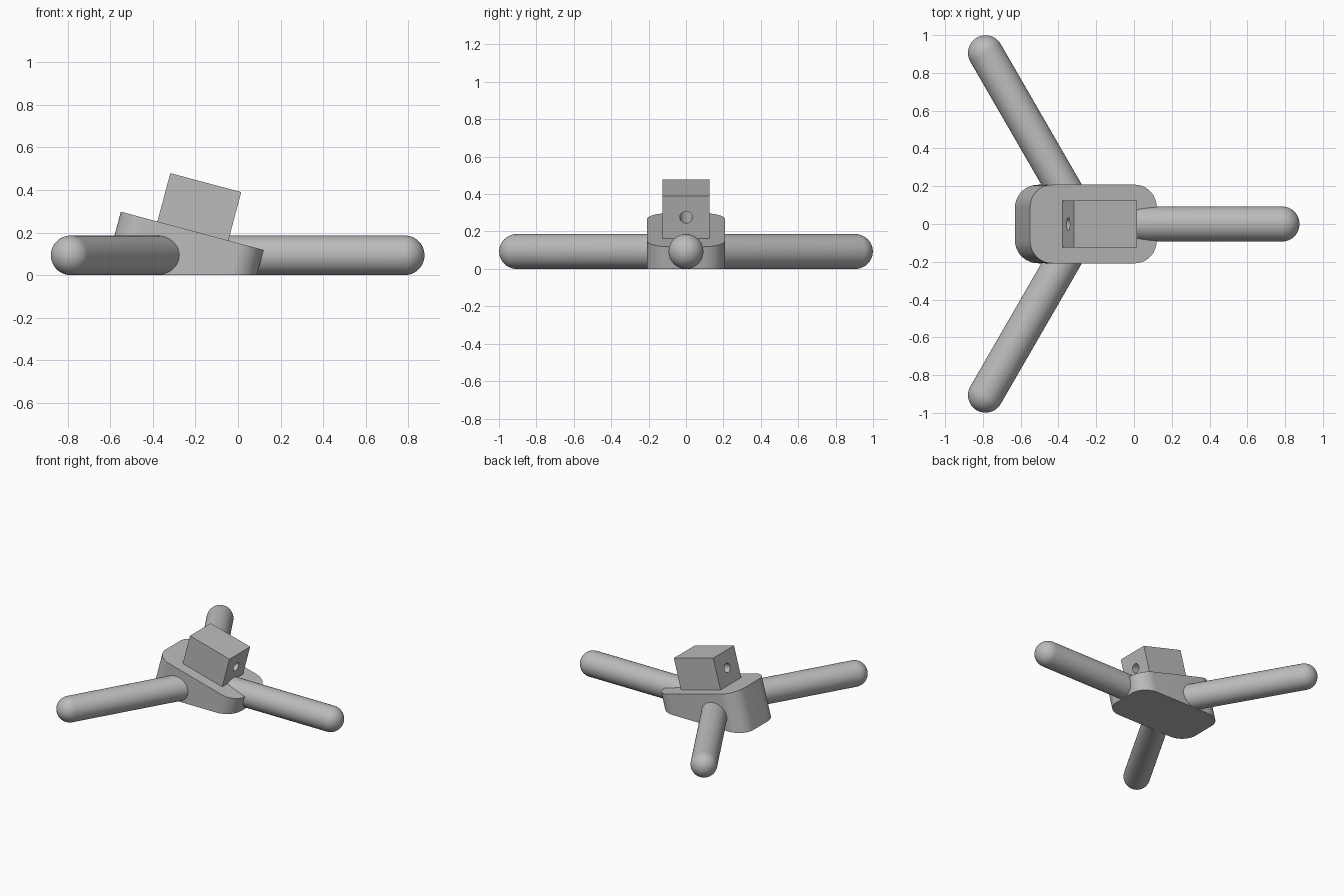
import bpy, bmesh, math
from mathutils import Matrix, Vector

if "Cube" in bpy.data.objects:
    bpy.data.objects.remove(bpy.data.objects["Cube"])

HUB_X = -0.263          # point where the three legs meet
LEG_R = 0.093
LEG_LEN = 1.046         # hub to centre of the rounded tip
TILT = Matrix.Translation((-0.215, 0, 0.208)) @ Matrix.Rotation(math.radians(15), 4, 'Y')

grey = bpy.data.materials.new("plain grey")
grey.diffuse_color = (0.5, 0.5, 0.5, 1)
grey.use_nodes = True
grey.node_tree.nodes["Principled BSDF"].inputs["Base Color"].default_value = grey.diffuse_color


def finish(name, bm, smooth=True):
    bmesh.ops.recalc_face_normals(bm, faces=bm.faces)
    mesh = bpy.data.meshes.new(name)
    bm.to_mesh(mesh)
    bm.free()
    ob = bpy.data.objects.new(name, mesh)
    bpy.context.collection.objects.link(ob)
    mesh.materials.append(grey)
    if smooth:
        bpy.ops.object.select_all(action='DESELECT')
        ob.select_set(True)
        bpy.context.view_layer.objects.active = ob
        bpy.ops.object.shade_smooth_by_angle(angle=math.radians(30))
    return ob


# Tilted base: rounded rectangle pushed down and cut flat at the ground
def base(half_x=0.347, half_y=0.208, r=0.12, steps=12):
    bm = bmesh.new()
    verts = []
    for i, (sx, sy) in enumerate([(1, 1), (-1, 1), (-1, -1), (1, -1)]):
        for k in range(steps + 1):
            a = math.pi / 2 * (i + k / steps)
            verts.append(bm.verts.new((sx * (half_x - r) + r * math.cos(a),
                                       sy * (half_y - r) + r * math.sin(a), 0)))
    top = bm.faces.new(verts)
    ext = bmesh.ops.extrude_face_region(bm, geom=[top], use_keep_orig=True)
    low = [g for g in ext["geom"] if isinstance(g, bmesh.types.BMVert)]
    bmesh.ops.translate(bm, verts=low, vec=(0, 0, -0.6))
    bm.transform(TILT)
    cut = bmesh.ops.bisect_plane(bm, geom=bm.verts[:] + bm.edges[:] + bm.faces[:],
                                 plane_co=(0, 0, 0), plane_no=(0, 0, 1), clear_inner=True)
    rim = [g for g in cut["geom_cut"] if isinstance(g, bmesh.types.BMEdge)]
    bmesh.ops.contextual_create(bm, geom=rim)
    return finish("base", bm)


# Leg: lathed rod with a round tip, lying on the ground
def leg(name, angle):
    bm = bmesh.new()
    pts = [(0, 0), (LEG_R, 0)]
    for k in range(13):
        a = math.pi / 2 * k / 12
        pts.append((LEG_R * math.cos(a), LEG_LEN + LEG_R * math.sin(a)))
    vs = [bm.verts.new((x, 0, z)) for x, z in pts]
    edges = [bm.edges.new(p) for p in zip(vs, vs[1:])]
    bmesh.ops.spin(bm, geom=vs + edges, cent=(0, 0, 0), axis=(0, 0, 1),
                   angle=math.tau, steps=48)
    bmesh.ops.remove_doubles(bm, verts=bm.verts, dist=1e-4)
    bm.transform(Matrix.Translation((HUB_X, 0, LEG_R))
                 @ Matrix.Rotation(math.radians(angle), 4, 'Z')
                 @ Matrix.Rotation(math.pi / 2, 4, 'Y'))
    return finish(name, bm)


base()
leg("front_leg", 0)
leg("left_leg", 120)
leg("right_leg", -120)

# Block standing on the tilted base
bm = bmesh.new()
bmesh.ops.create_cube(bm, size=1, matrix=TILT @ Matrix.Translation((0.003, 0, 0.117))
                      @ Matrix.Diagonal((0.345, 0.25, 0.236, 1)))
block = finish("block", bm, smooth=False)

# Hole drilled lengthwise through the block
bm = bmesh.new()
bmesh.ops.create_cone(bm, cap_ends=True, segments=32, radius1=0.033, radius2=0.033, depth=0.6,
                      matrix=TILT @ Matrix.Translation((0, 0, 0.117))
                      @ Matrix.Rotation(math.pi / 2, 4, 'Y'))
cutter = finish("hole_cutter", bm)
cutter.hide_render = True
cutter.hide_set(True)
mod = block.modifiers.new("hole", 'BOOLEAN')
mod.operation = 'DIFFERENCE'
mod.solver = 'EXACT'
mod.object = cutter
